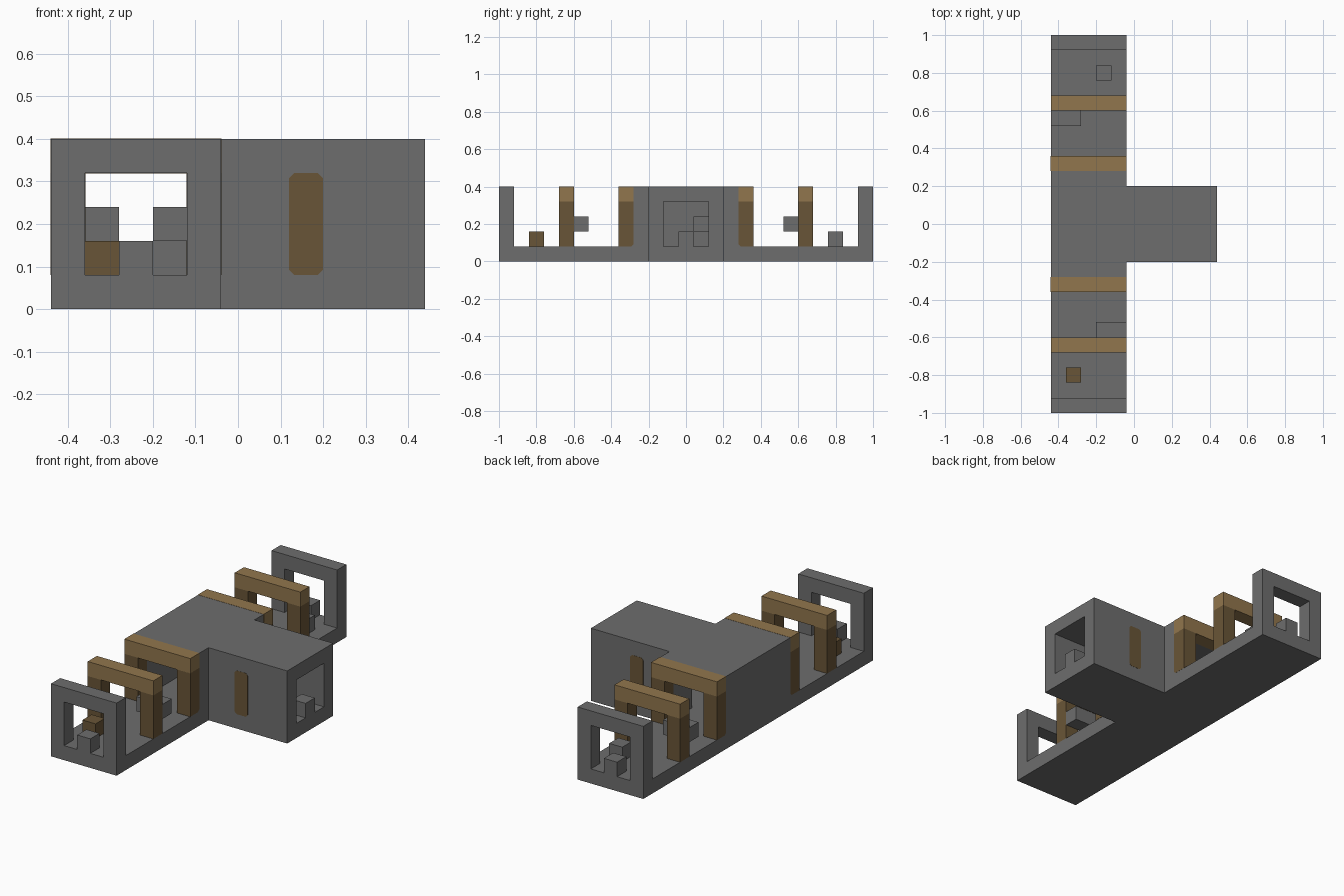
import bpy, bmesh
from mathutils import Vector

if "Cube" in bpy.data.objects:
    bpy.data.objects.remove(bpy.data.objects["Cube"], do_unlink=True)


def material(name, rgb):
    m = bpy.data.materials.new(name)
    m.use_nodes = True
    col = (*rgb, 1)
    m.diffuse_color = col
    m.node_tree.nodes["Principled BSDF"].inputs["Base Color"].default_value = col
    return m


STONE = material("grey stone", (0.155, 0.155, 0.155))
BEAM = material("light wood", (0.283, 0.181, 0.074))
POST = material("dark wood", (0.141, 0.091, 0.038))

U = 0.08            # block size
CX = -0.24          # centre line of the long corridor
LEFT, RIGHT = CX - 0.2, CX + 0.2
ROOF, TOP = 4 * U, 5 * U
SKIN = 0.001        # keeps inlaid wood just proud of the stone


def prism(name, profile, direction, mat):
    """Extrude a flat polygon along a direction."""
    bm = bmesh.new()
    face = bm.faces.new([bm.verts.new(p) for p in profile])
    out = bmesh.ops.extrude_face_region(bm, geom=[face])
    moved = [v for v in out["geom"] if isinstance(v, bmesh.types.BMVert)]
    bmesh.ops.translate(bm, verts=moved, vec=Vector(direction))
    bmesh.ops.recalc_face_normals(bm, faces=bm.faces)
    me = bpy.data.meshes.new(name)
    bm.to_mesh(me)
    bm.free()
    me.materials.append(mat)
    ob = bpy.data.objects.new(name, me)
    bpy.context.collection.objects.link(ob)
    return ob


def box(name, x, y, z, mat=STONE):
    (x0, x1), (y0, y1), (z0, z1) = sorted(x), sorted(y), sorted(z)
    base = [(x0, y0, z0), (x1, y0, z0), (x1, y1, z0), (x0, y1, z0)]
    return prism(name, base, (0, 0, z1 - z0), mat)


# Floor in a T shape
T = [(LEFT, -1), (RIGHT, -1), (RIGHT, -0.2), (0.44, -0.2),
     (0.44, 0.2), (RIGHT, 0.2), (RIGHT, 1), (LEFT, 1)]
prism("floor", [(x, y, 0) for x, y in T], (0, 0, U), STONE)

# Covered junction: roof and walls around the hollow passages
END = 0.355
J = [(LEFT, -END), (RIGHT, -END), (RIGHT, -0.2), (0.44, -0.2),
     (0.44, 0.2), (RIGHT, 0.2), (RIGHT, END), (LEFT, END)]
prism("roof", [(x, y, ROOF) for x, y in J], (0, 0, U), STONE)
box("back_wall", (LEFT, LEFT + U), (-END, END), (U, ROOF))
for s, side in ((-1, "front"), (1, "rear")):
    wall = [(RIGHT - U, 0.12), (0.44, 0.12), (0.44, 0.2),
            (RIGHT, 0.2), (RIGHT, END), (RIGHT - U, END)]
    prism(side + "_branch_wall", [(x, s * y, U) for x, y in wall],
          (0, 0, ROOF - U), STONE)

    # Chamfered wooden post set into the branch wall
    c = 0.012
    pill = [(0.12, U + c), (0.12 + c, U), (0.2 - c, U), (0.2, U + c),
            (0.2, ROOF - c), (0.2 - c, ROOF), (0.12 + c, ROOF), (0.12, ROOF - c)]
    prism(side + "_inlaid_post", [(x, s * (0.12 - SKIN), z) for x, z in pill],
          (0, s * (U + 2 * SKIN), 0), POST)

    # Wooden frame closing the junction, inner edges of the posts chamfered
    prof = [(0.36, U), (0.36, ROOF), (0.28, ROOF), (0.28, U + c), (0.28 + c, U)]
    for x in (LEFT, RIGHT - U):
        prism(side + "_inner_post", [(x - SKIN, s * y, z) for y, z in prof],
              (U + 2 * SKIN, 0, 0), POST)
    box(side + "_inner_beam", (LEFT - SKIN, RIGHT + SKIN),
        (s * 0.28, s * 0.36), (ROOF - SKIN, TOP + SKIN), BEAM)

    # Free-standing wooden frame
    for x in (LEFT, RIGHT - U):
        box(side + "_outer_post", (x, x + U), (s * 0.6, s * 0.68), (U, ROOF), POST)
    box(side + "_outer_beam", (LEFT, RIGHT), (s * 0.6, s * 0.68), (ROOF, TOP), BEAM)

    # Stone end doorway with a block on its sill
    ys = (s * 0.92, s)
    for x in (LEFT, RIGHT - U):
        box(side + "_door_jamb", (x, x + U), ys, (U, ROOF))
    box(side + "_door_lintel", (LEFT, RIGHT), ys, (ROOF, TOP))
    box(side + "_door_block", (CX - U / 2, CX + U / 2), ys, (U, 2 * U))

    # Bracket beside the frame and a loose block on the floor
    box(side + "_bracket", (CX - s * 0.04, CX - s * 0.2),
        (s * 0.52, s * 0.6), (2 * U, 3 * U))
    box(side + "_floor_block", (CX + s * 0.04, CX + s * 0.12),
        (s * 0.76, s * 0.84), (U, 2 * U), POST if s < 0 else STONE)

# Branch doorway block and inner bracket
box("branch_door_block", (0.36, 0.44), (-U / 2, U / 2), (U, 2 * U))
box("branch_bracket", (0.04, 0.12), (0.04, 0.13), (2 * U, 3 * U))
